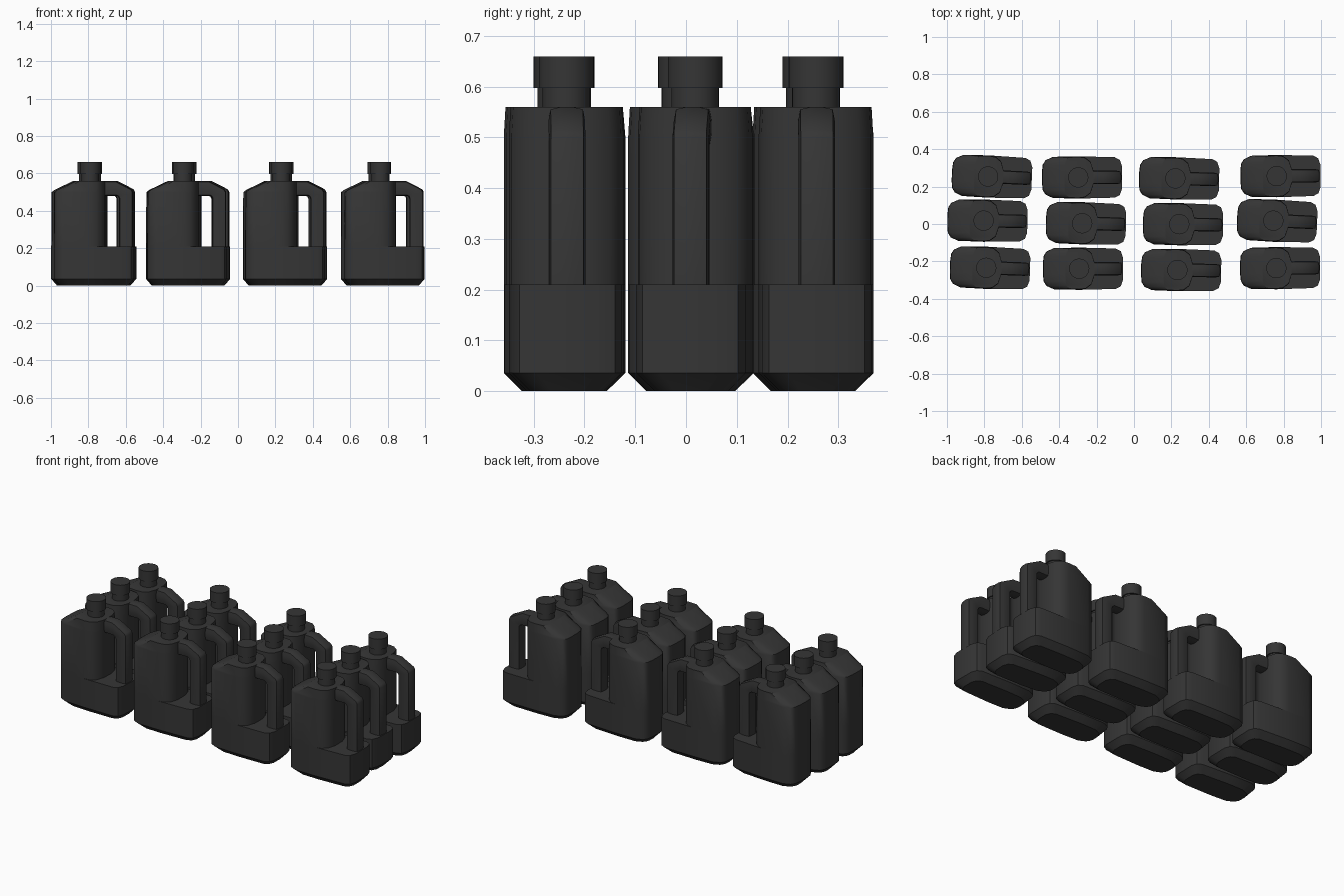
import bpy, bmesh, math
from mathutils import Matrix

cube = bpy.data.objects.get("Cube")
if cube:
    bpy.data.objects.remove(cube, do_unlink=True)

mat = bpy.data.materials.new("dark_grey_plastic")
mat.use_nodes = True
COLOUR = (0.036, 0.036, 0.036, 1)
mat.diffuse_color = COLOUR
mat.node_tree.nodes["Principled BSDF"].inputs["Base Color"].default_value = COLOUR


def finish(bm, name, angle=38):
    """Smooth shading with sharp edges above the angle."""
    bmesh.ops.recalc_face_normals(bm, faces=bm.faces[:])
    for f in bm.faces:
        f.smooth = True
    for e in bm.edges:
        e.smooth = e.calc_face_angle(0) < math.radians(angle)
    mesh = bpy.data.meshes.new(name)
    bm.to_mesh(mesh)
    bm.free()
    mesh.materials.append(mat)
    return mesh


def loft(name, rings):
    """Skin a stack of rings with equal point counts and cap the ends."""
    bm = bmesh.new()
    loops = [[bm.verts.new(p) for p in ring] for ring in rings]
    n = len(loops[0])
    for a, b in zip(loops, loops[1:]):
        for i in range(n):
            j = (i + 1) % n
            bm.faces.new((a[i], a[j], b[j], b[i]))
    bm.faces.new(loops[0][::-1])
    bm.faces.new(loops[-1])
    return finish(bm, name)


def mirrored(half):
    """Close a half outline (y > 0) across the long axis."""
    return half + [(x, -y) for x, y in reversed(half)]


ROUND_END = [(-0.194, 0.03), (-0.19, 0.068), (-0.175, 0.092), (-0.135, 0.11)]
tub_plan = mirrored(ROUND_END + [(0, 0.113), (0.195, 0.108), (0.222, 0.094), (0.234, 0.06)])
body_plan = mirrored(ROUND_END + [(0, 0.113), (0.035, 0.108), (0.066, 0.084), (0.081, 0.036)])


# Lower tub with a chamfered foot
def tub_ring(z, inset):
    return [(x - math.copysign(min(abs(x), inset * 0.85), x),
             y - math.copysign(min(abs(y) * 0.5, inset), y), z) for x, y in tub_plan]


tub = loft("tub", [tub_ring(0, 0.036), tub_ring(0.036, 0), tub_ring(0.21, 0)])


# Upper body, with the rounded end leaning in at the shoulder
def body_ring(z, lean, squeeze):
    return [(x + lean * max(0, -x) / 0.194, y * squeeze, z) for x, y in body_plan]


body = loft("body", [body_ring(0.21, 0, 1), body_ring(0.5, 0.002, 1),
                     body_ring(0.512, 0.018, 0.995), body_ring(0.56, 0.118, 0.97)])

# Handle: a bent bar from the shoulder to the ledge
outer = [(0.06, 0.56), (0.135, 0.56), (0.222, 0.515), (0.23, 0.5), (0.23, 0.21)]
inner = [(0.06, 0.48), (0.143, 0.48), (0.15, 0.476), (0.155, 0.465), (0.155, 0.21)]


def handle_ring(o, i):
    mid = [(a + b) / 2 for a, b in zip(o, i)]
    ring = []
    for k in range(12):
        a = math.radians(15 + 30 * k)
        s = max(-1, min(1, 1.25 * math.sin(a)))
        c = max(-1, min(1, 1.25 * math.cos(a)))
        ring.append((mid[0] + (o[0] - mid[0]) * c, 0.036 * s, mid[1] + (o[1] - mid[1]) * c))
    return ring


handle = loft("handle", [handle_ring(o, i) for o, i in zip(outer, inner)])


# Neck and screw cap
def cylinder(name, radius, low, high):
    bm = bmesh.new()
    bmesh.ops.create_cone(bm, cap_ends=True, segments=32, radius1=radius, radius2=radius,
                          depth=high - low, matrix=Matrix.Translation((0, 0, (low + high) / 2)))
    return finish(bm, name)


neck = cylinder("neck", 0.047, 0.55, 0.6)
cap = cylinder("cap", 0.054, 0.597, 0.66)

# Crate layout: x, y and turn in degrees of every jug
jugs = [
    (-0.78, 0.254, -2.5), (-0.298, 0.249, 0), (0.221, 0.244, -1.5), (0.763, 0.256, 0.5),
    (-0.804, 0.018, -1), (-0.277, 0.004, -1.5), (0.242, -0.001, -1), (0.745, 0.018, -2.5),
    (-0.79, -0.234, -2), (-0.293, -0.239, 0), (0.232, -0.246, -1), (0.761, -0.236, 0.5),
]
parts = {"tub": tub, "body": body, "handle": handle, "neck": neck, "cap": cap}
for number, (x, y, turn) in enumerate(jugs, 1):
    place = Matrix.Translation((x, y, 0)) @ Matrix.Rotation(math.radians(turn), 4, "Z")
    for part, mesh in parts.items():
        ob = bpy.data.objects.new(f"jug_{number}_{part}", mesh)
        ob.matrix_world = place
        bpy.context.scene.collection.objects.link(ob)
